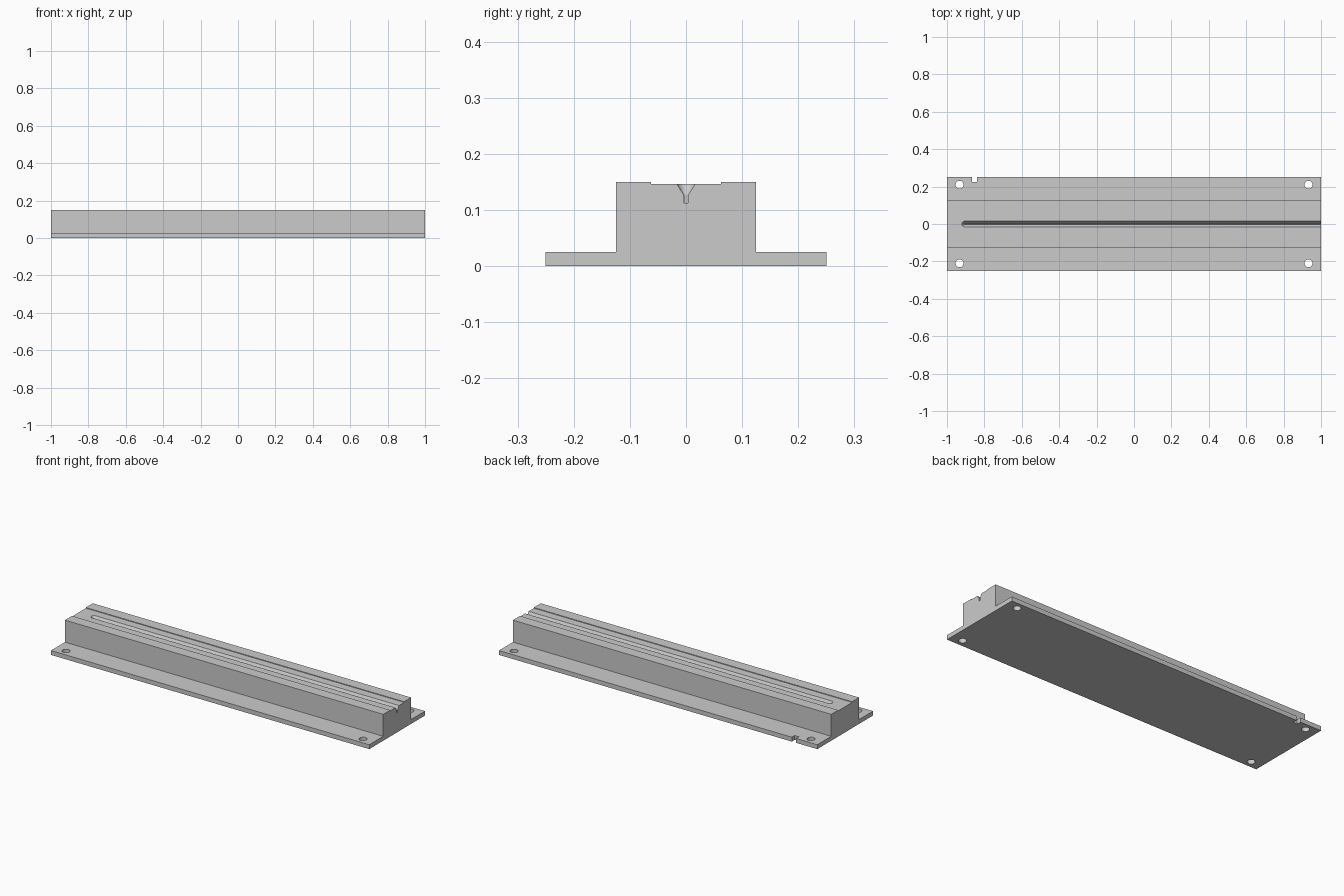
import bpy, bmesh, math

if "Cube" in bpy.data.objects:
    bpy.data.objects.remove(bpy.data.objects["Cube"])

grey = bpy.data.materials.new("light_grey")
grey.use_nodes = True
colour = (0.6, 0.6, 0.6, 1)
grey.diffuse_color = colour
grey.node_tree.nodes["Principled BSDF"].inputs["Base Color"].default_value = colour


def loft(name, rings):
    """Closed solid through a stack of matching rings of points."""
    bm = bmesh.new()
    loops = [[bm.verts.new(p) for p in ring] for ring in rings]
    count = len(loops[0])
    for low, high in zip(loops, loops[1:]):
        for i in range(count):
            j = (i + 1) % count
            bm.faces.new((low[i], low[j], high[j], high[i]))
    bm.faces.new(loops[0])
    bm.faces.new(loops[-1])
    bmesh.ops.recalc_face_normals(bm, faces=bm.faces)
    mesh = bpy.data.meshes.new(name)
    bm.to_mesh(mesh)
    bm.free()
    obj = bpy.data.objects.new(name, mesh)
    mesh.materials.append(grey)
    bpy.context.collection.objects.link(obj)
    return obj


def box(name, x0, x1, y0, y1, z0, z1):
    return loft(name, [[(x0, y0, z), (x1, y0, z), (x1, y1, z), (x0, y1, z)]
                       for z in (z0, z1)])


def stadium(w, z):
    """Slot outline: rounded at the closed end, running out past the open end."""
    arc = [math.pi * (0.5 + k / 12) for k in range(13)]
    return [(1.1, w, z)] + [(-0.904 + w * math.cos(a), w * math.sin(a), z)
                            for a in arc] + [(1.1, -w, z)]


# Rail body: flanged profile with a shallow recess on top, swept along x
half = [(0.25, 0), (0.25, 0.025), (0.125, 0.025), (0.125, 0.15),
        (0.0625, 0.15), (0.0625, 0.146)]
profile = half + [(-y, z) for y, z in reversed(half)]
rail = loft("flanged_rail", [[(x, y, z) for y, z in profile] for x in (-1, 1)])

# Cutters: funnel-shaped groove, edge notch and four mounting holes
cutters = [
    loft("groove_cutter", [stadium(w, z) for w, z in
                           ((0.004, 0.112), (0.004, 0.127),
                            (0.016, 0.146), (0.016, 0.17))]),
    box("notch_cutter", -0.867, -0.84, 0.225, 0.3, -0.05, 0.1),
]
for x in (-0.933, 0.933):
    for y in (-0.21, 0.21):
        cutters.append(loft("hole_cutter", [
            [(x + 0.021 * math.cos(k * math.tau / 32),
              y + 0.021 * math.sin(k * math.tau / 32), z) for k in range(32)]
            for z in (-0.05, 0.1)]))

bpy.context.view_layer.objects.active = rail
rail.select_set(True)
for cutter in cutters:
    cutter.hide_render = True
    cut = rail.modifiers.new("cut", "BOOLEAN")
    cut.operation = "DIFFERENCE"
    cut.solver = "EXACT"
    cut.object = cutter
    bpy.ops.object.modifier_apply(modifier=cut.name)
    bpy.data.objects.remove(cutter)

bpy.ops.object.shade_smooth_by_angle(angle=math.radians(30))
